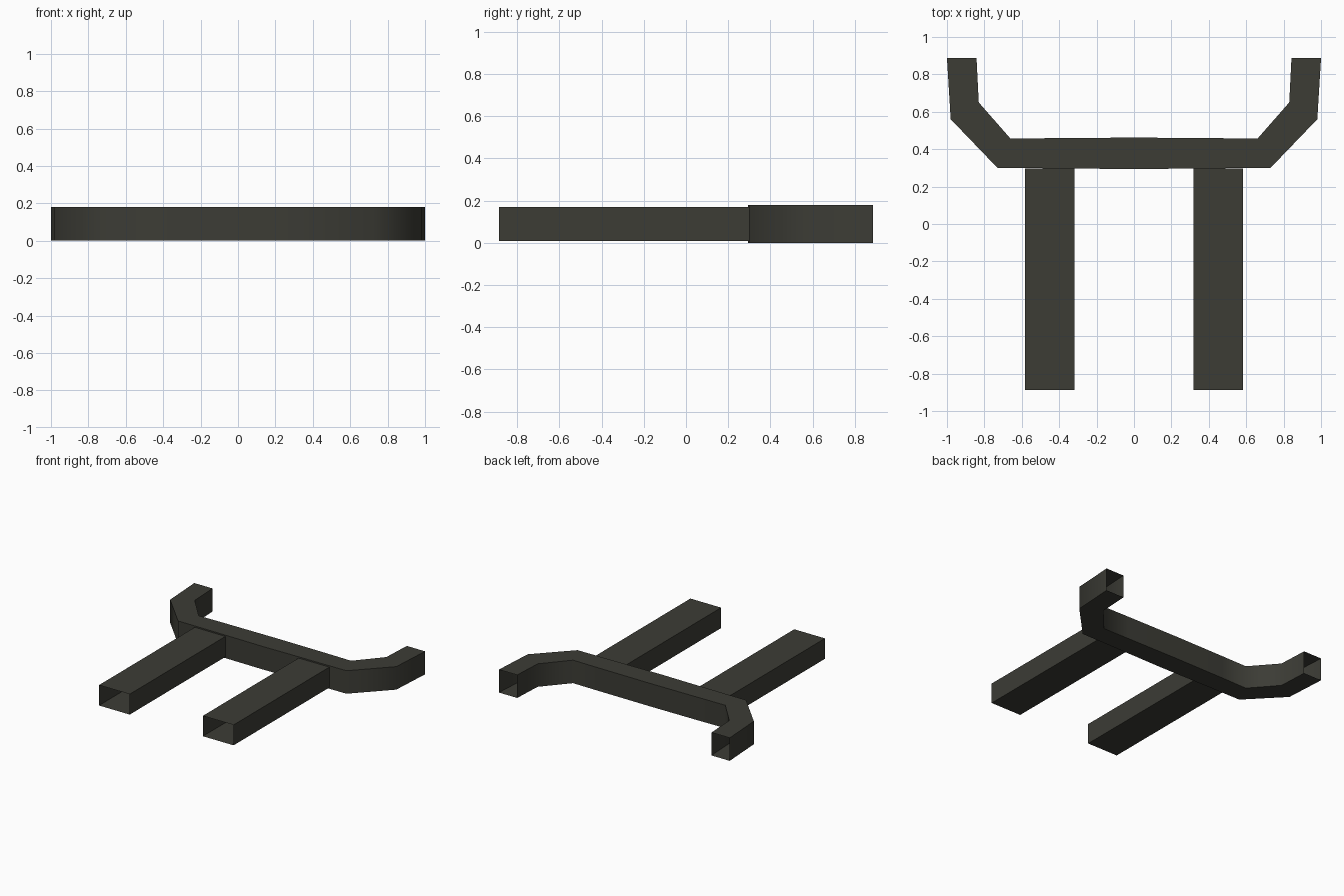
import bpy, bmesh, math

if "Cube" in bpy.data.objects:
    bpy.data.objects.remove(bpy.data.objects["Cube"])

steel = bpy.data.materials.new("dark olive steel")
steel.diffuse_color = (0.045, 0.045, 0.036, 1)
steel.use_nodes = True
steel.node_tree.nodes["Principled BSDF"].inputs["Base Color"].default_value = steel.diffuse_color


def tube(name, sections, smooth=False):
    """Open-ended thin tube skinned through a list of four-corner sections."""
    bm = bmesh.new()
    rings = [[bm.verts.new(p) for p in s] for s in sections]
    for a, b in zip(rings, rings[1:]):
        for i in range(4):
            j = (i + 1) % 4
            bm.faces.new((a[i], a[j], b[j], b[i]))
    bmesh.ops.recalc_face_normals(bm, faces=bm.faces)
    me = bpy.data.meshes.new(name)
    bm.to_mesh(me)
    bm.free()
    me.materials.append(steel)
    ob = bpy.data.objects.new(name, me)
    bpy.context.collection.objects.link(ob)
    if smooth:
        bpy.context.view_layer.objects.active = ob
        ob.select_set(True)
        bpy.ops.object.shade_smooth_by_angle(angle=math.radians(60))
        ob.select_set(False)
    return ob


# Bent crossbar: (outer x, outer y, inner x, inner y) from the centre to the tip
half = [(0, 0.293, 0, 0.462), (0.23, 0.296, 0.44, 0.459), (0.73, 0.30, 0.66, 0.456),
        (0.98, 0.56, 0.83, 0.65), (1.0, 0.887, 0.842, 0.887)]
path = [(-a, b, -c, d) for a, b, c, d in reversed(half[1:])] + half
tube("bent_crossbar",
     [[(a, b, 0), (a, b, 0.18), (c, d, 0.18), (c, d, 0)] for a, b, c, d in path],
     smooth=True)

# Two straight hollow rails
for side, label in ((-1, "left"), (1, "right")):
    x0, x1 = side * 0.317, side * 0.583
    tube(label + "_rail",
         [[(x0, y, 0.01), (x1, y, 0.01), (x1, y, 0.17), (x0, y, 0.17)]
          for y in (-0.887, 0.298)])
